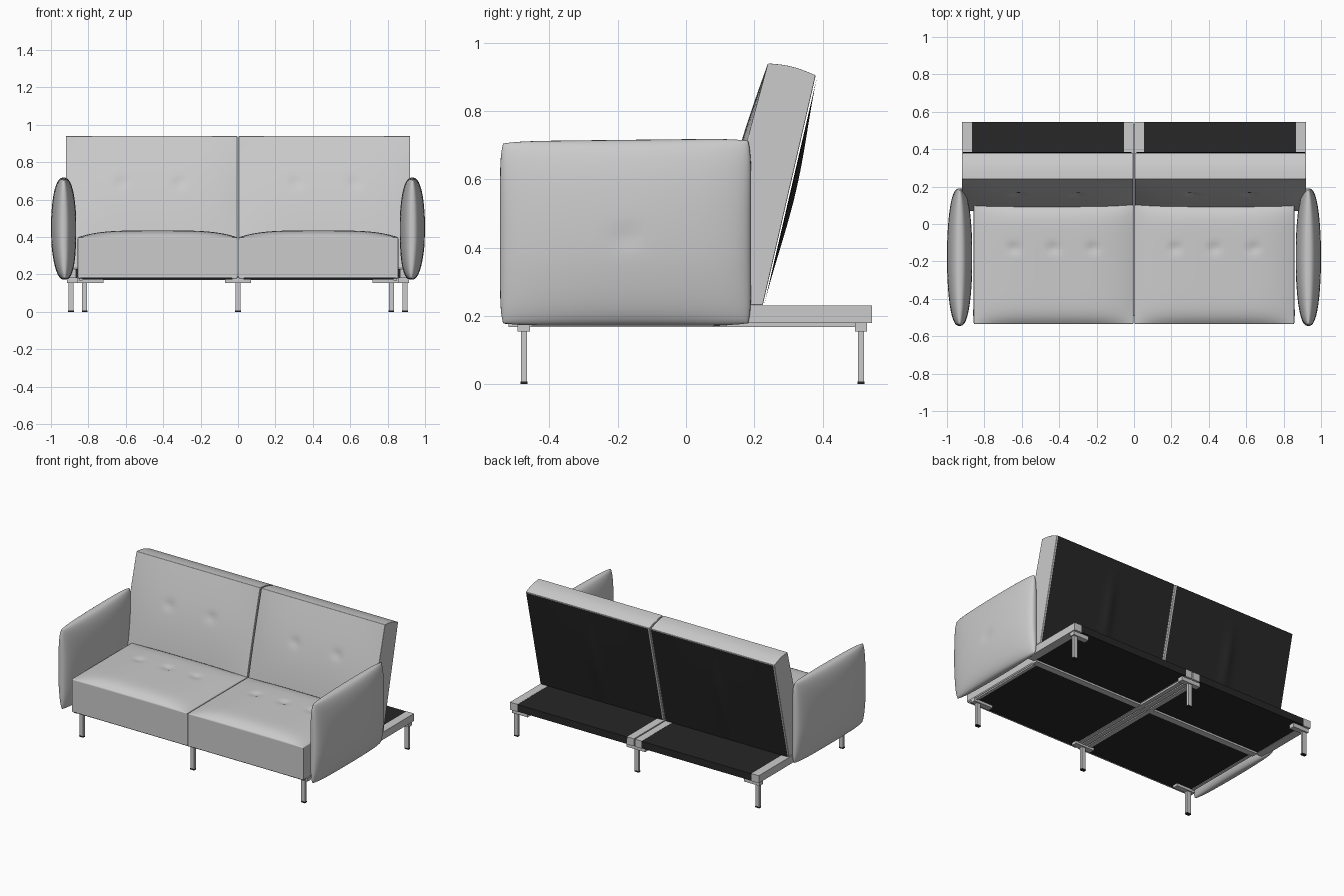
import bpy, bmesh, math

if "Cube" in bpy.data.objects:
    bpy.data.objects.remove(bpy.data.objects["Cube"])

black = bpy.data.materials.new("black_cloth")
black.diffuse_color = (0.02, 0.02, 0.02, 1)
black.use_nodes = True
black.node_tree.nodes["Principled BSDF"].inputs["Base Color"].default_value = black.diffuse_color


def finish(name, bm, mirror=True, mat=None, bevel=0.0, angle=35, segments=2):
    """Turn a bmesh into a shaded object, mirrored across x if asked."""
    bmesh.ops.recalc_face_normals(bm, faces=bm.faces)
    me = bpy.data.meshes.new(name)
    bm.to_mesh(me)
    bm.free()
    ob = bpy.data.objects.new(name, me)
    bpy.context.collection.objects.link(ob)
    if mat:
        me.materials.append(mat)
    bpy.ops.object.select_all(action='DESELECT')
    ob.select_set(True)
    bpy.context.view_layer.objects.active = ob
    bpy.ops.object.shade_smooth_by_angle(angle=math.radians(angle))
    if bevel:
        b = ob.modifiers.new("bevel", 'BEVEL')
        b.width, b.segments, b.limit_method = bevel, segments, 'ANGLE'
        b.angle_limit = math.radians(50)
        b.harden_normals = True
    if mirror:
        m = ob.modifiers.new("mirror", 'MIRROR')
        m.use_mirror_merge = False
    return ob


def box(name, x, y, z, mirror=True, mat=None):
    bm = bmesh.new()
    bmesh.ops.create_cube(bm, size=1)
    for v in bm.verts:
        v.co = [a + (c + 0.5) * (b - a) for (a, b), c in zip((x, y, z), v.co)]
    return finish(name, bm, mirror, mat)


def cushion(name, shape, cuts=36):
    """Dense cube whose points (-1..1 on each axis) are placed by shape()."""
    bm = bmesh.new()
    bmesh.ops.create_cube(bm, size=2)
    bmesh.ops.subdivide_edges(bm, edges=bm.edges[:], cuts=cuts, use_grid_fill=True)
    for v in bm.verts:
        v.co = shape(*v.co)
    return finish(name, bm, bevel=0.009, angle=100, segments=3)


def tufts(a, b, points, size=0.025):
    return sum(math.exp(-((a - p) ** 2 + (b - q) ** 2) / size ** 2) for p, q in points)


# Seat cushion: crowned top with a row of tufts
def seat_shape(u, v, w):
    x = 0.43 + 0.427 * u
    y = -0.217 + 0.318 * v
    crown = 0.037 * (1 - u ** 4) * (1 - abs(v) ** 8)
    crown -= 0.012 * tufts(x, y, [(0.22, -0.13), (0.43, -0.13), (0.64, -0.13)])
    top = 0.398 + crown
    return x, y, 0.177 + (top - 0.177) * (w + 1) / 2


# Backrest: leaning slab with padded front and arched top
def back_shape(u, v, w):
    h, d = (w + 1) / 2, (v + 1) / 2
    x = 0.462 + 0.458 * u
    zf, zb = 0.232 + 0.708 * h, 0.232 + 0.673 * h
    pad = 0.02 * (1 - u ** 4) * math.sin(math.pi * h) + 0.006 * math.sin(math.pi * h)
    pad -= 0.01 * tufts(x, zf, [(0.31, 0.69), (0.62, 0.69)])
    yf, yb = 0.068 + 0.172 * h - pad, 0.225 + 0.155 * h
    arch = 0.008 * math.sin(math.pi * d) * h
    return x, yf + (yb - yf) * d, zf + (zb - zf) * d + arch


cushion("seat_cushion", seat_shape)
cushion("backrest_cushion", back_shape)

# Armrest: two domed sheets joined at the rim
bm = bmesh.new()
for side in (-1, 1):
    new = bmesh.ops.create_grid(bm, x_segments=36, y_segments=36, size=1)["verts"]
    for p in new:
        a, b = p.co.x * math.pi / 2, p.co.y * math.pi / 2
        u, v = math.sin(a), math.sin(b)
        t = max(0, math.cos(a) * math.cos(b)) ** 0.75
        y = -0.177 + 0.368 * u * (1 - 0.025 * v ** 8)
        z = 0.444 + 0.272 * v * (1 - 0.025 * u ** 8) + 0.004 * u * max(v, 0)
        t -= 0.12 * tufts(y, z, [(-0.177, 0.43)], 0.03)
        p.co = (0.932 + side * 0.068 * t + 0.008 * (0.3 - abs(v)) * (v < -0.3), y, z)
bmesh.ops.remove_doubles(bm, verts=bm.verts, dist=0.0005)
finish("armrest", bm, angle=80)

# Black cloth on the rear of each backrest, with a central fold
bm = bmesh.new()
bmesh.ops.create_grid(bm, x_segments=40, y_segments=24, size=1)
for p in bm.verts:
    u, h = p.co.x, (p.co.y + 1) / 2
    fold = 0.012 * math.exp(-(u / 0.07) ** 2) * math.sin(math.pi * h) ** 2
    billow = 0.004 * math.sin(math.pi * h) * (1 - u * u)
    p.co = (0.463 + 0.45 * u, 0.229 + 0.155 * h + fold + billow, 0.233 + 0.668 * h)
finish("backrest_rear_cloth", bm, mat=black)

# Rear base: black deck between grey rails
box("rear_deck", (0.053, 0.866), (0.11, 0.545), (0.182, 0.229), mat=black)
box("side_rail", (0.865, 0.92), (0.1, 0.545), (0.18, 0.23))
box("centre_rail", (0.004, 0.054), (0.1, 0.545), (0.18, 0.23))

# Underside: black lining, cross rail and ribbed centre beam
box("seat_lining", (0.03, 0.835), (-0.515, 0.085), (0.172, 0.18), mat=black)
box("cross_rail", (-0.86, 0.86), (0.08, 0.12), (0.17, 0.19), mirror=False)
box("beam_rib", (0.022, 0.05), (-0.49, 0.5), (0.168, 0.184))
box("beam_middle_rib", (-0.014, 0.014), (-0.49, 0.5), (0.168, 0.184), mirror=False)
box("seat_side_rail", (0.832, 0.85), (-0.52, 0.08), (0.168, 0.18))

# Legs with their mounting plates: leg x, plate range, y
for name, x, plate, y, mirror in (
        ("front_leg", 0.82, (0.72, 0.86), -0.475, True),
        ("rear_leg", 0.893, (0.80, 0.915), 0.513, True),
        ("front_centre_leg", 0, (-0.07, 0.07), -0.475, False),
        ("rear_centre_leg", 0, (-0.07, 0.07), 0.513, False)):
    top = 0.182 if y > 0 else 0.178
    box(name, (x - 0.014, x + 0.014), (y - 0.009, y + 0.009), (0.004, top), mirror)
    box(name + "_foot", (x - 0.015, x + 0.015), (y - 0.01, y + 0.01), (0, 0.008), mirror, black)
    box(name + "_plate", plate, (y - 0.018, y + 0.018), (0.155, top), mirror)
